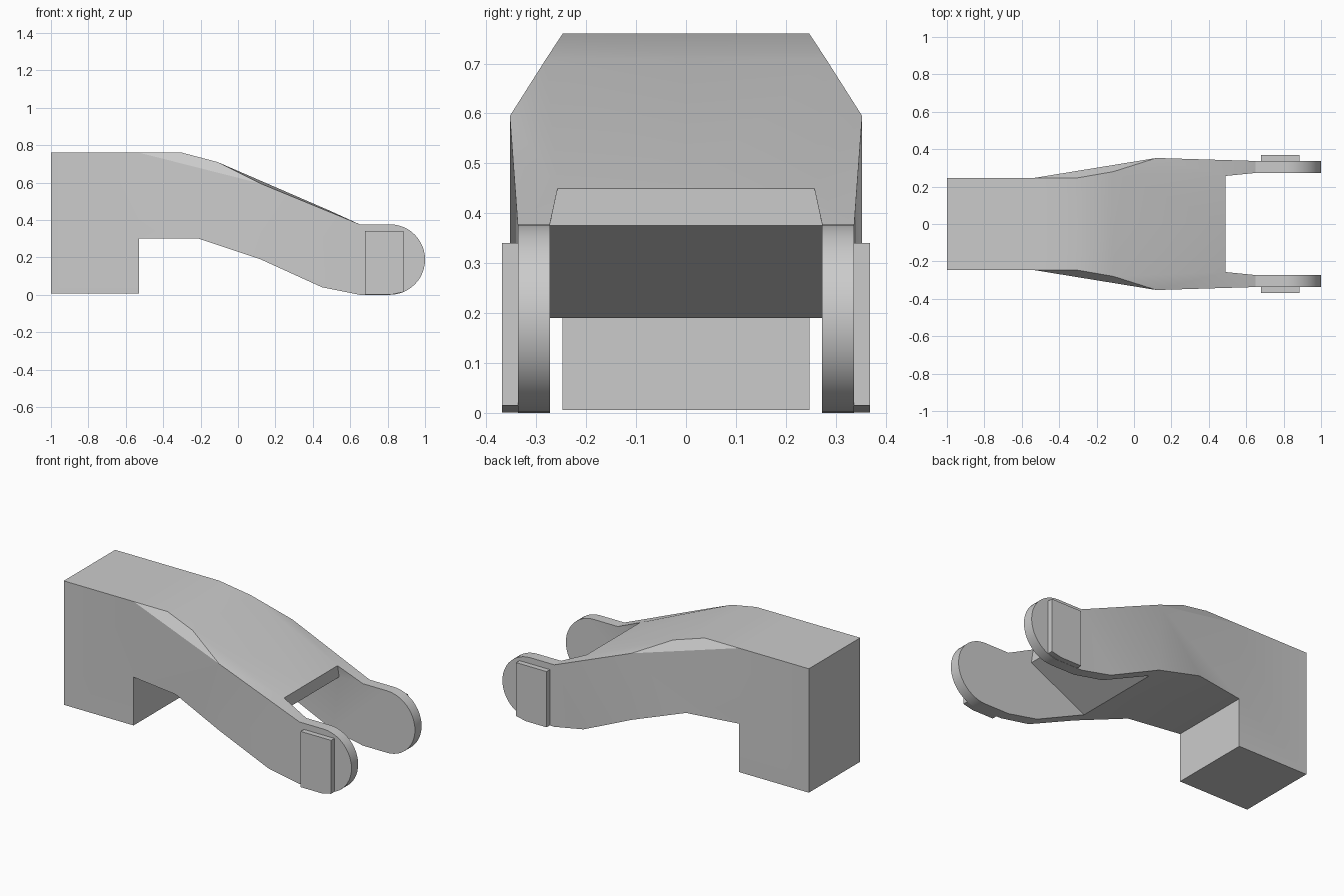
import bpy, bmesh, math

if "Cube" in bpy.data.objects:
    bpy.data.objects.remove(bpy.data.objects["Cube"], do_unlink=True)

grey = bpy.data.materials.new("plain grey")
grey.use_nodes = True
grey.diffuse_color = (0.6, 0.6, 0.6, 1)
grey.node_tree.nodes["Principled BSDF"].inputs["Base Color"].default_value = (0.6, 0.6, 0.6, 1)


def build(name, faces):
    """Mesh from faces given for the +y half, mirrored across y = 0."""
    bm = bmesh.new()
    for side in (1, -1):
        for pts in faces:
            bm.faces.new([bm.verts.new((x, side * y, z)) for x, y, z in pts])
    bmesh.ops.remove_doubles(bm, verts=bm.verts, dist=0.0005)
    bmesh.ops.recalc_face_normals(bm, faces=bm.faces)
    mesh = bpy.data.meshes.new(name)
    bm.to_mesh(mesh)
    bm.free()
    mesh.materials.append(grey)
    ob = bpy.data.objects.new(name, mesh)
    bpy.context.collection.objects.link(ob)
    bpy.ops.object.select_all(action='DESELECT')
    ob.select_set(True)
    bpy.context.view_layer.objects.active = ob
    bpy.ops.object.shade_smooth_by_angle(angle=math.radians(20))
    return ob


def at(y, profile):
    return [(x, y, z) for x, z in profile]


def loft(a, b):
    """Quads joining two open chains of points."""
    return [[a[i], a[i + 1], b[i + 1], b[i]] for i in range(len(a) - 1)]


NECK, HIP, TIP, INNER = 0.247, 0.353, 0.337, 0.273
TOP, FLOOR, STEP = 0.76, 0.006, 0.30

# Key points of the body
top_back, top_step, top_bend = (-1, NECK, TOP), (-.53, NECK, TOP), (-.30, NECK, TOP)
shoulder, hip_top, arm_top = (-.11, .28, .71), (.12, HIP, .595), (.65, TIP, .377)
foot_back, foot_front = (-1, NECK, FLOOR), (-.53, NECK, FLOOR)
step, belly = (-.53, NECK, STEP), (-.21, .299, STEP)
hip_low, hip_inner = (.12, HIP, .19), (.12, INNER, .19)
lip_top, lip_low, arm_in = (.49, .257, .45), (.49, INNER, .375), (.65, INNER, .377)


def mid(p):
    return (p[0], 0, p[2])


faces = [
    # flat side, then the flared side and its upper chamfer
    [top_back, top_step, step, foot_front, foot_back],
    [top_step, hip_top, hip_low, belly, step],
    [top_step, top_bend, shoulder], [top_step, shoulder, hip_top],
    # shoulders running into the arms
    [shoulder, lip_top, hip_top], [lip_top, arm_top, hip_top], [lip_top, arm_in, arm_top],
    # underside ahead of the foot
    [mid(belly), belly, hip_low, hip_inner, mid(hip_low)],
    [lip_top, lip_low, arm_in],
]
# Strips that reach the centre line: back, top, lip, slanted underside, foot
chain = [foot_back, top_back, top_step, top_bend, shoulder, lip_top, lip_low, hip_inner]
faces += loft(chain, [mid(p) for p in chain])
chain = [belly, step, foot_front, foot_back]
faces += loft(chain, [mid(p) for p in chain])

# Arms with round tips
R, CX = 0.1885, 0.8115
arc = [(CX + R * math.sin(t), R + R * math.cos(t))
       for t in (math.pi * i / 24 for i in range(25))]
low = [(.65, 0), (.45, .04), (.12, .19)]
tip = [(.65, .377)] + arc + low[:1]
outer = at(TIP, tip) + [(.45, .343, .04), hip_low]
inner = at(INNER, tip + low[1:])
faces += loft(outer, inner)
faces.append(at(TIP, tip))
faces.append([hip_top, arm_top] + outer[len(tip) - 1:])
faces.append(inner + [lip_low])
build("arm_body", faces)

# Side pads, their lower edge following the round tip
pad = [(.68, .34), (.885, .34), (.885, .015), (.82, .001), (.68, .001)]
near, far = at(.33, pad), at(.369, pad)
build("side_pads", [near, far] + loft(near + near[:1], far + far[:1]))
